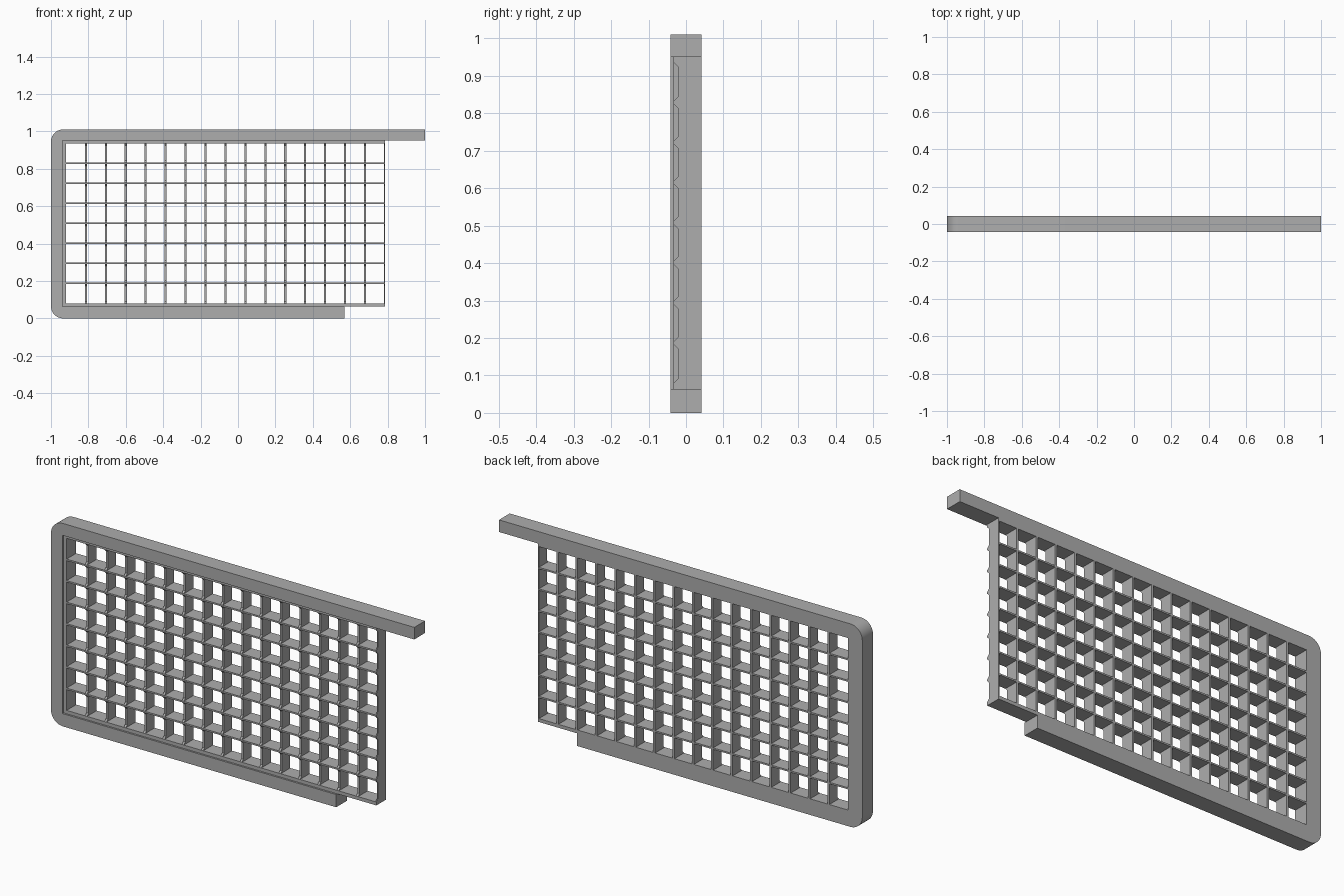
import bpy, bmesh, math

cube = bpy.data.objects.get("Cube")
if cube:
    bpy.data.objects.remove(cube, do_unlink=True)

grey = bpy.data.materials.new("plain grey")
grey.use_nodes = True
grey.diffuse_color = (0.42, 0.42, 0.42, 1)
grey.node_tree.nodes["Principled BSDF"].inputs["Base Color"].default_value = (0.42, 0.42, 0.42, 1)

BACK, FRONT = 0.042, -0.042      # frame depth
LIP, RECESS = -0.033, -0.022     # grid front and notched front
TOP, HEIGHT = 0.95, 1.01         # underside and top of the upper rail
BOTTOM = 0.063                   # top of the lower rail
SIDE, END = -0.937, 0.785        # inner side of the frame, open end of the grid
PITCH, COLUMNS, ROWS = 0.1066, 16, 8
LEFT, LOW, HIGH = -0.92, 0.08, 0.936   # edges of the grid openings


def prism(name, points, offset):
    """Extrude a closed 3D outline along an offset vector."""
    bm = bmesh.new()
    face = bm.faces.new([bm.verts.new(p) for p in points])
    result = bmesh.ops.extrude_face_region(bm, geom=[face])
    moved = [v for v in result["geom"] if isinstance(v, bmesh.types.BMVert)]
    bmesh.ops.translate(bm, vec=offset, verts=moved)
    bmesh.ops.recalc_face_normals(bm, faces=bm.faces)
    mesh = bpy.data.meshes.new(name)
    bm.to_mesh(mesh)
    bm.free()
    mesh.materials.append(grey)
    obj = bpy.data.objects.new(name, mesh)
    bpy.context.collection.objects.link(obj)
    return obj


def slab(name, x0, x1, z0, z1, front=LIP):
    outline = [(x0, front, z0), (x1, front, z0), (x1, front, z1), (x0, front, z1)]
    return prism(name, outline, (0, BACK - front, 0))


def corner(cx, cz, start, radius=0.065, steps=10):
    """Quarter circle for a rounded outer corner."""
    angles = [math.radians(start + 90 * i / steps) for i in range(steps + 1)]
    return [(cx + radius * math.cos(a), FRONT, cz + radius * math.sin(a)) for a in angles]


# C-shaped outer frame with rounded corners and unequal rails
r = 0.065
outline = [(1, FRONT, TOP), (1, FRONT, HEIGHT)]
outline += corner(-1 + r, HEIGHT - r, 90) + corner(-1 + r, r, 180)
outline += [(0.57, FRONT, 0), (0.57, FRONT, BOTTOM), (SIDE, FRONT, BOTTOM), (SIDE, FRONT, TOP)]
frame = prism("outer_frame", outline, (0, BACK - FRONT, 0))
bpy.context.view_layer.objects.active = frame
frame.select_set(True)
bpy.ops.object.shade_smooth_by_angle(angle=math.radians(30))

# Recessed rim around the grid
slab("rim_side", SIDE, LEFT, BOTTOM, TOP)
slab("rim_top", LEFT, END, HIGH, TOP)
slab("rim_bottom", LEFT, END, BOTTOM, LOW)

# Horizontal bars
row_pitch = (HIGH - LOW) / ROWS
half = 0.004
rows = [LOW + row_pitch * i for i in range(1, ROWS)]
for i, z in enumerate(rows):
    slab(f"horizontal_bar_{i + 1}", LEFT, END, z - half, z + half)

# Vertical bars, notched at the front between the horizontal bars
chamfer = LIP - RECESS
starts = [LOW] + [z + half for z in rows]
ends = [z - half for z in rows] + [HIGH]
notched = [(BACK, LOW), (LIP, LOW)]
for a, b in zip(starts, ends):
    notched += [(LIP, a), (RECESS, a - chamfer), (RECESS, b + chamfer), (LIP, b)]
notched = notched[:1] + notched[2:] + [(BACK, HIGH)]
for i in range(1, COLUMNS + 1):
    x0 = LEFT + PITCH * i - 0.0055
    x1 = min(x0 + 0.011, END)
    prism(f"vertical_bar_{i}", [(x0, y, z) for y, z in notched], (x1 - x0, 0, 0))
